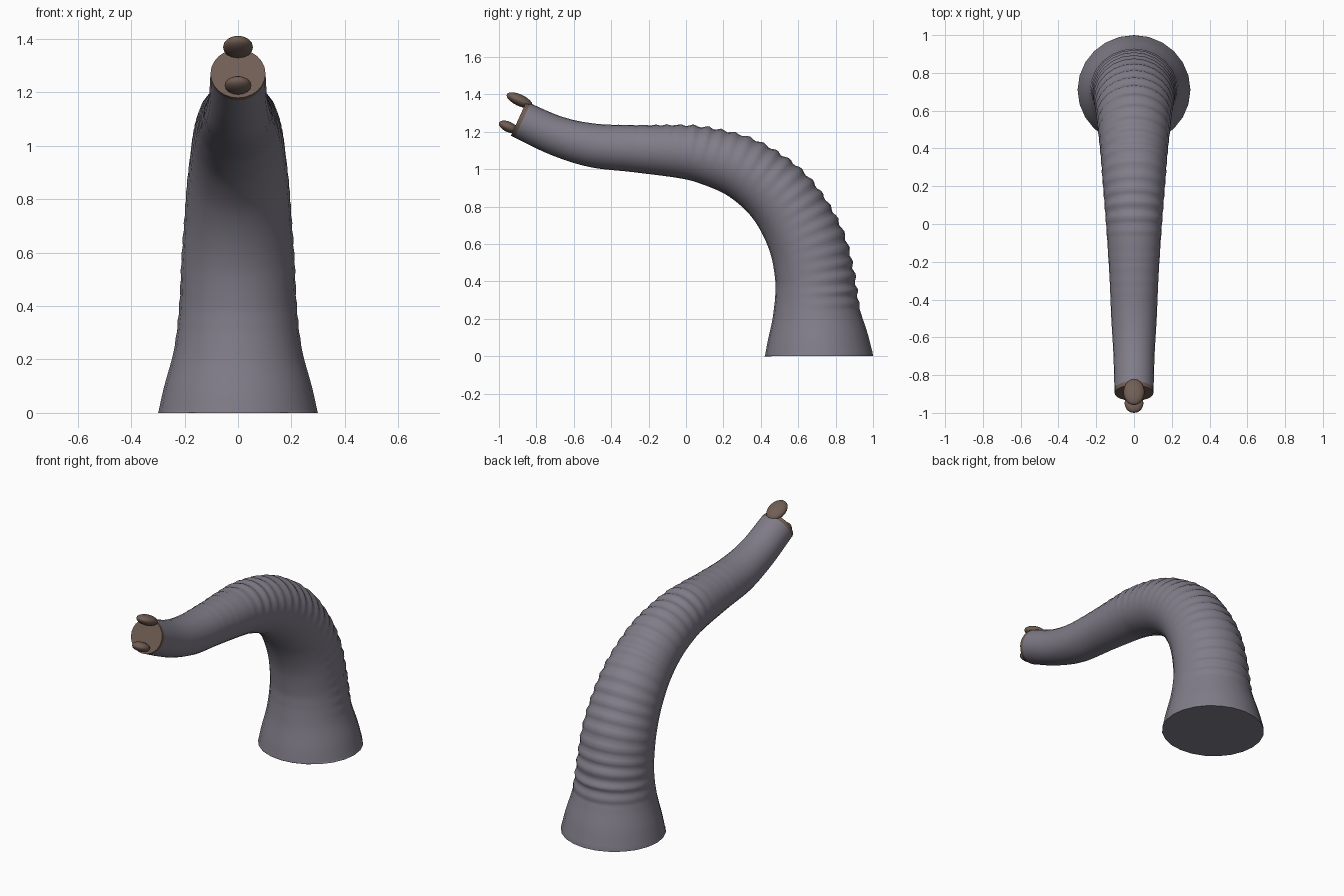
import bpy, bmesh, math
from mathutils import Vector

if "Cube" in bpy.data.objects:
    bpy.data.objects.remove(bpy.data.objects["Cube"])

SIDES, STEPS = 24, 10


def material(name, rgb):
    m = bpy.data.materials.new(name)
    m.diffuse_color = (*rgb, 1)
    m.use_nodes = True
    m.node_tree.nodes["Principled BSDF"].inputs["Base Color"].default_value = m.diffuse_color
    return m


grey = material("skin grey", (0.22, 0.205, 0.25))
brown = material("tip brown", (0.165, 0.112, 0.088))

# Trunk centre line: y, z, radius
PATH = [(0.71, 0, .29), (0.706, 0.10, .268), (0.70, 0.22, .236), (0.697, 0.32, .221),
        (0.688, 0.425, .212), (0.655, 0.58, .205), (0.59, 0.725, .195),
        (0.505, 0.848, .186), (0.40, 0.943, .175), (0.275, 1.018, .165),
        (0.115, 1.07, .152), (-0.015, 1.093, .143), (-0.275, 1.11, .126),
        (-0.495, 1.127, .117), (-0.69, 1.178, .106), (-0.895, 1.27, .10)]


def spline(points, steps):
    """Catmull-Rom samples through the points."""
    p = [Vector(q) for q in points]
    p = [2 * p[0] - p[1]] + p + [2 * p[-1] - p[-2]]
    out = []
    for i in range(1, len(p) - 2):
        a, b, c, d = p[i - 1:i + 3]
        for k in range(steps):
            t = k / steps
            out.append(0.5 * (2 * b + (c - a) * t + (2 * a - 5 * b + 4 * c - d) * t ** 2
                              + (3 * b - a - 3 * c + d) * t ** 3))
    return out + [p[-2]]


def link(name, bm, mats):
    me = bpy.data.meshes.new(name)
    bmesh.ops.recalc_face_normals(bm, faces=bm.faces)
    for f in bm.faces:
        f.smooth = True
    bm.to_mesh(me)
    bm.free()
    for m in mats:
        me.materials.append(m)
    ob = bpy.data.objects.new(name, me)
    bpy.context.collection.objects.link(ob)
    return ob


# Trunk: rings swept along the centre line, with fine wrinkles on the upper side
samples = spline(PATH, STEPS)
bm = bmesh.new()
rings, dist = [], 0
for i, s in enumerate(samples):
    lo, hi = samples[max(i - 1, 0)], samples[min(i + 1, len(samples) - 1)]
    ty, tz = (hi - lo).x, (hi - lo).y
    n = math.hypot(ty, tz)
    ty, tz = (0, 1) if i == 0 else (ty / n, tz / n)
    if i:
        dist += math.hypot(s.x - samples[i - 1].x, s.y - samples[i - 1].y)
    fade = max(0, min(1, (dist - 0.22) / 0.1, (1.9 - dist) / 0.5))
    ring = []
    for k in range(SIDES):
        a = 2 * math.pi * k / SIDES
        up = math.sin(a)
        r = s.z + 0.005 * fade * max(0, up + 0.3) * math.sin(2 * math.pi * dist / 0.065)
        ring.append(bm.verts.new((r * 1.03 * math.cos(a), s.x + r * up * tz, s.y - r * up * ty)))
    rings.append(ring)
for j, (r0, r1) in enumerate(zip(rings, rings[1:])):
    for k in range(SIDES):
        f = bm.faces.new((r0[k], r0[(k + 1) % SIDES], r1[(k + 1) % SIDES], r1[k]))
        f.material_index = int(j >= len(rings) - 2)
bm.faces.new(rings[0])
bm.faces.new(rings[-1]).material_index = 1
trunk = link("trunk", bm, [grey, brown])
for o in bpy.context.selected_objects:
    o.select_set(False)
trunk.select_set(True)
bpy.context.view_layer.objects.active = trunk
bpy.ops.object.shade_smooth_by_angle(angle=math.radians(50))


# Gripping fingers at the trunk tip
def finger(name, loc, size):
    b = bmesh.new()
    bmesh.ops.create_uvsphere(b, u_segments=20, v_segments=12, radius=1)
    ob = link(name, b, [brown])
    ob.location, ob.scale = loc, size
    ob.rotation_euler.x = math.radians(-25)


finger("upper_finger", (0, -0.89, 1.369), (.056, .075, .031))
finger("lower_finger", (0, -0.949, 1.226), (.050, .055, .028))
